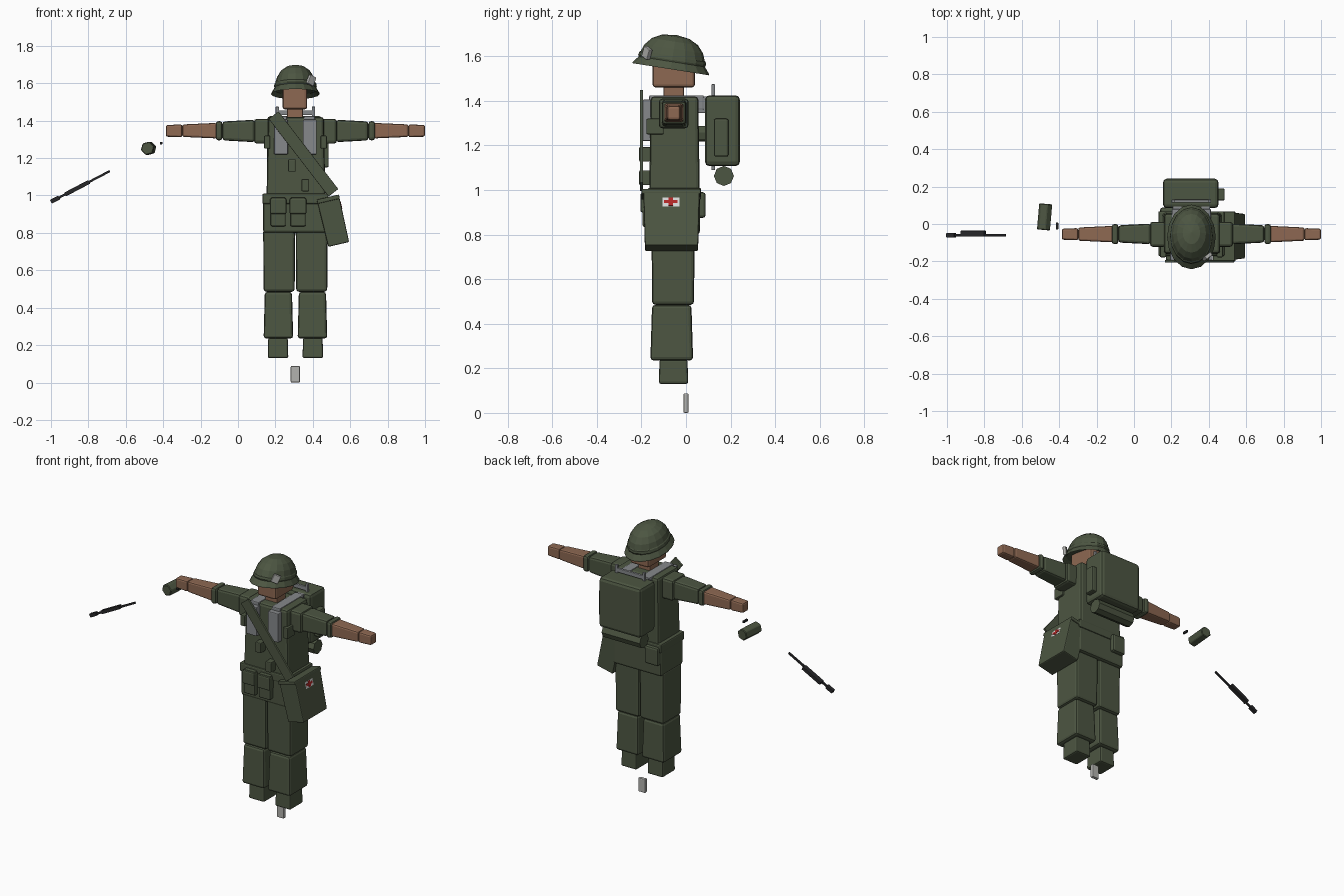
import bpy, bmesh, math
from mathutils import Matrix, Vector

if "Cube" in bpy.data.objects:
    bpy.data.objects.remove(bpy.data.objects["Cube"])


def material(name, rgb):
    m = bpy.data.materials.new(name)
    m.use_nodes = True
    m.diffuse_color = (*rgb, 1)
    b = m.node_tree.nodes["Principled BSDF"]
    b.inputs["Base Color"].default_value = (*rgb, 1)
    b.inputs["Roughness"].default_value = 0.8
    return m


green = material("olive green", (0.073, 0.092, 0.054))
skin = material("skin", (0.27, 0.14, 0.085))
gray = material("strap gray", (0.24, 0.25, 0.26))
silver = material("silver", (0.45, 0.45, 0.43))
black = material("gun black", (0.02, 0.02, 0.022))
white = material("white", (0.7, 0.7, 0.7))
red = material("red", (0.45, 0.02, 0.02))

CX = 0.307  # middle of the figure


def finish(name, bm, mat):
    bmesh.ops.recalc_face_normals(bm, faces=bm.faces)
    me = bpy.data.meshes.new(name)
    bm.to_mesh(me)
    bm.free()
    me.materials.append(mat)
    ob = bpy.data.objects.new(name, me)
    bpy.context.collection.objects.link(ob)
    return ob


def box(name, x, y, z, mat, bevel=0.008, taper=None):
    """Box from three ranges; taper = (axis, factor) scales the high end."""
    bm = bmesh.new()
    bmesh.ops.create_cube(bm, size=1)
    for v in bm.verts:
        if taper and v.co[taper[0]] > 0:
            for i in range(3):
                if i != taper[0]:
                    v.co[i] *= taper[1]
        v.co = Vector([(a + b) / 2 + c * (b - a) for (a, b), c in zip((x, y, z), v.co)])
    if bevel:
        bmesh.ops.bevel(bm, geom=bm.edges[:], offset=bevel, segments=2,
                        profile=0.5, affect='EDGES')
    return finish(name, bm, mat)


def pair(name, x, y, z, mat, bevel=0.012, taper=None):
    """Left part plus its mirror image; x is measured from the middle."""
    left = box("left_" + name, (CX + x[0], CX + x[1]), y, z, mat, bevel, taper)
    me = left.data.copy()
    me.transform(Matrix.Translation((2 * CX, 0, 0)) @ Matrix.Scale(-1, 4, (1, 0, 0)))
    me.flip_normals()
    bpy.context.collection.objects.link(bpy.data.objects.new("right_" + name, me))


def turn(ob, degrees, pivot, axis='Y'):
    t = Matrix.Translation(pivot)
    ob.data.transform(t @ Matrix.Rotation(math.radians(degrees), 4, axis) @ t.inverted())
    return ob


def prism(name, sides, radius, length, centre, axis, mat, bevel=0.0):
    bm = bmesh.new()
    bmesh.ops.create_cone(bm, cap_ends=True, segments=sides, radius1=radius,
                          radius2=radius, depth=length)
    if bevel:
        bmesh.ops.bevel(bm, geom=bm.edges[:], offset=bevel, segments=1, affect='EDGES')
    r = Matrix.Rotation(math.pi / 2, 4, 'Y' if axis == 'X' else 'X')
    bm.transform(Matrix.Translation(centre) @ r)
    return finish(name, bm, mat)


# Body
box("head", (0.238, 0.37), (-0.15, 0.04), (1.46, 1.60), skin, 0.014)
box("neck", (0.262, 0.347), (-0.10, -0.01), (1.40, 1.47), skin, 0.006)
box("torso", (0.152, 0.468), (-0.165, 0.062), (0.97, 1.42), green, 0.016, (2, 0.94))
box("hips", (0.135, 0.478), (-0.165, 0.062), (0.80, 1.00), green, 0.014)
box("belt", (0.130, 0.483), (-0.172, 0.068), (0.955, 1.01), green, 0.008)
pair("thigh", (0.004, 0.170), (-0.152, 0.036), (0.485, 0.82), green, 0.015, (2, 1.03))
pair("shin", (0.012, 0.170), (-0.16, 0.032), (0.235, 0.485), green, 0.015, (2, 0.92))
pair("boot", (0.038, 0.148), (-0.122, 0.01), (0.13, 0.24), green, 0.010, (2, 0.95))

# Arms, from shoulder to hand
pair("shoulder", (0.135, 0.222), (-0.122, 0.012), (1.277, 1.41), green, 0.016)
pair("upper_arm", (0.218, 0.39), (-0.108, 0.002), (1.285, 1.405), green, 0.014, (0, 0.84))
pair("sleeve_cuff", (0.390, 0.426), (-0.108, 0.0), (1.295, 1.397), green, 0.014)
pair("forearm", (0.42, 0.605), (-0.098, -0.010), (1.305, 1.388), skin, 0.010, (0, 0.8))
pair("hand", (0.605, 0.693), (-0.087, -0.022), (1.311, 1.38), skin, 0.010, (0, 0.9))

# Helmet: a revolved profile, stretched front to back and tipped back
profile = [(0.0, 0.035), (0.85, 0.02), (1.0, 0.0), (0.99, 0.006), (0.86, 0.034),
           (0.88, 0.042), (0.86, 0.056), (0.83, 0.06), (0.76, 0.092),
           (0.60, 0.125), (0.36, 0.147), (0.0, 0.156)]
bm = bmesh.new()
ring = [bm.verts.new((r, 0, h)) for r, h in profile]
edges = [bm.edges.new(p) for p in zip(ring, ring[1:])]
bmesh.ops.spin(bm, geom=ring + edges, cent=(0, 0, 0), axis=(0, 0, 1),
               angle=math.tau, steps=16, use_duplicate=False)
bmesh.ops.remove_doubles(bm, verts=bm.verts, dist=0.0005)
bm.transform(Matrix.Translation((CX, -0.069, 1.542)) @ Matrix.Rotation(math.radians(-9), 4, 'X')
             @ Matrix.Diagonal((0.13, 0.175, 1, 1)))
finish("helmet", bm, green)
card = box("helmet_card", (0.37, 0.412), (-0.185, -0.165), (1.59, 1.64), silver, 0.003)
turn(card, 25, (0.391, -0.175, 1.615))
turn(card, 38, (0.391, -0.175, 1.615), 'Z')

# Webbing on the chest
pair("chest_strap", (0.040, 0.114), (-0.195, -0.155), (1.22, 1.405), gray, 0.005)
pair("shoulder_strap", (0.045, 0.105), (-0.165, 0.08), (1.36, 1.425), gray, 0.006)
pair("chest_clip", (0.135, 0.168), (-0.178, -0.10), (1.25, 1.32), green, 0.006)
sash = box("sash", (0.317, 0.383), (-0.207, -0.192), (0.96, 1.484), green, 0.003)
turn(sash, -37.6, (0.35, -0.2, 1.222))
for i, (x, z) in enumerate([(0.288, 1.16), (0.36, 1.055)]):
    box(f"sash_clip_{i + 1}", (x - 0.02, x + 0.02), (-0.21, -0.16),
        (z - 0.033, z + 0.033), green, 0.005)

# Belt pouches, each with a flap
for i, (a, b) in enumerate([(0.175, 0.255), (0.28, 0.362)]):
    box(f"belt_pouch_{i + 1}", (a, b), (-0.195, -0.15), (0.835, 0.99), green, 0.008)
    box(f"pouch_flap_{i + 1}", (a - 0.004, b + 0.004), (-0.205, -0.15), (0.90, 0.985), green, 0.008)
box("rear_pouch", (0.14, 0.235), (0.04, 0.088), (0.875, 0.99), green, 0.012)

# Medical satchel, hanging at an angle on the left hip
pivot = (0.51, -0.066, 0.862)
satchel = [
    box("satchel", (0.453, 0.567), (-0.184, 0.054), (0.735, 0.99), green, 0.006, (2, 1.06)),
    box("satchel_lid", (0.449, 0.571), (-0.20, 0.066), (0.972, 0.995), green, 0.005),
    box("badge_plate", (0.566, 0.570), (-0.106, -0.030), (0.915, 0.956), white, 0),
    box("badge_cross_wide", (0.566, 0.572), (-0.098, -0.038), (0.929, 0.943), red, 0),
    box("badge_cross_tall", (0.566, 0.572), (-0.078, -0.058), (0.917, 0.954), red, 0)]
for part in satchel:
    turn(part, -13, pivot)

# Backpack with frame, side pocket and bedroll
box("backpack", (0.155, 0.452), (0.085, 0.242), (1.107, 1.425), green, 0.02)
box("side_pocket", (0.445, 0.485), (0.125, 0.19), (1.15, 1.32), green, 0.008)
pair("frame_post", (0.088, 0.106), (0.114, 0.13), (1.09, 1.475), gray, 0.003)
box("frame_bar", (0.205, 0.41), (0.114, 0.13), (1.43, 1.455), gray, 0.003)
pair("pack_strap", (0.05, 0.10), (0.05, 0.10), (1.345, 1.42), gray, 0.005)
prism("bedroll", 8, 0.045, 0.27, (CX + 0.005, 0.17, 1.063), 'X', green)

# Loose gear: rifle, canister, pin and tag
rifle = [
    box("rifle_stock", (-1.02, -0.97), (-0.072, -0.048), (1.037, 1.06), black, 0.003),
    box("rifle_barrel", (-0.98, -0.665), (-0.066, -0.054), (1.042, 1.054), black, 0.002),
    box("rifle_body", (-0.935, -0.79), (-0.068, -0.036), (1.037, 1.059), black, 0.003)]
for part in rifle:
    turn(part, -27.6, (-0.843, -0.06, 1.048))
canister = prism("canister", 6, 0.037, 0.14, (-0.478, 0.038, 1.252), 'Y', green, 0.004)
turn(canister, 15, (-0.478, 0.038, 1.252))
turn(canister, -5, (-0.478, 0.038, 1.252), 'Z')
box("pin", (-0.417, -0.405), (-0.03, 0.008), (1.273, 1.287), black, 0.002)
box("tag", (0.282, 0.331), (-0.011, 0.011), (0.0, 0.088), silver, 0.005)
